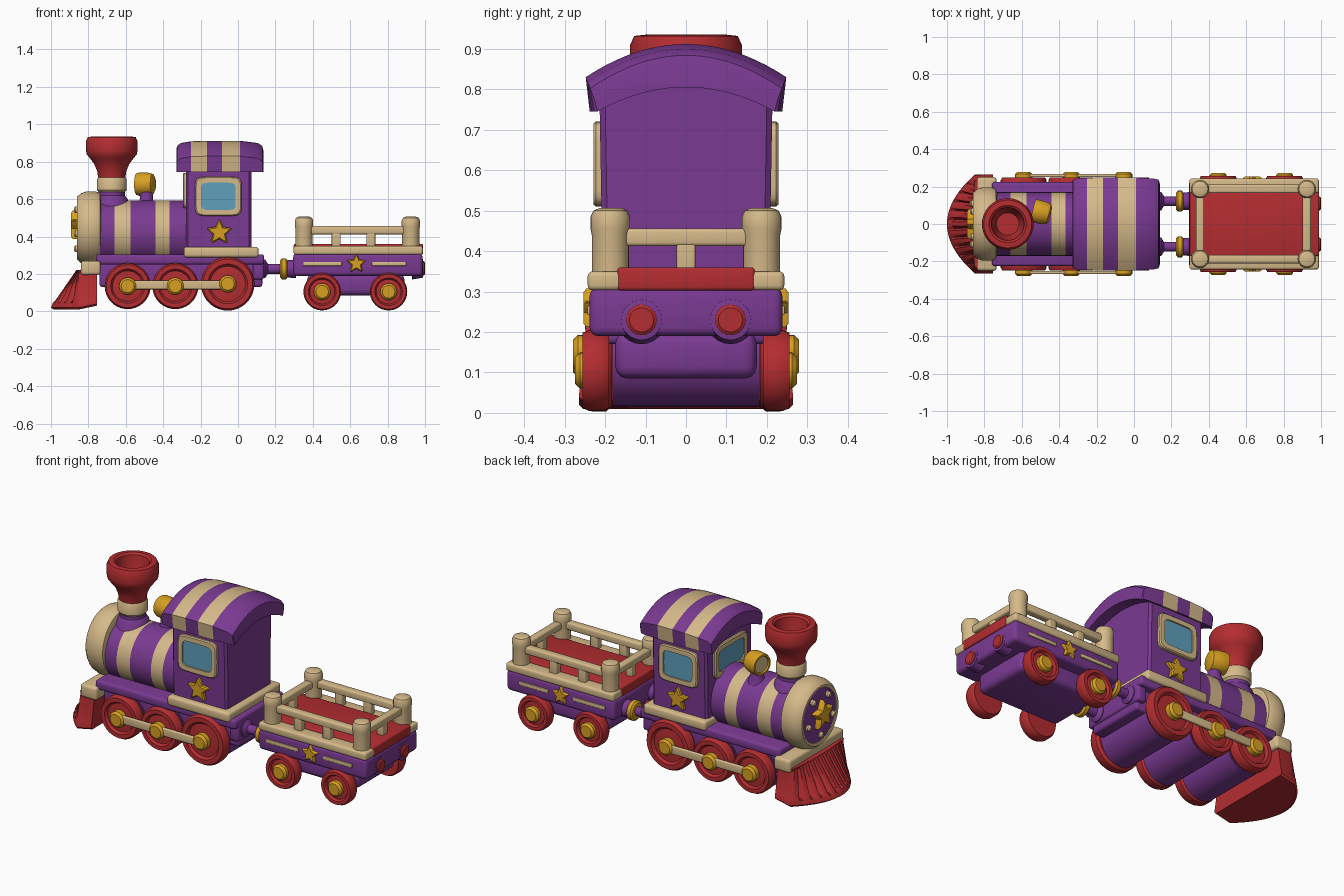
import bpy, bmesh
from math import sin, cos, pi, radians, copysign
from mathutils import Vector

if "Cube" in bpy.data.objects:
    bpy.data.objects.remove(bpy.data.objects["Cube"])


def material(name, rgb):
    m = bpy.data.materials.new(name)
    m.use_nodes = True
    m.diffuse_color = (*rgb, 1)
    m.node_tree.nodes["Principled BSDF"].inputs["Base Color"].default_value = (*rgb, 1)
    return m


PURPLE = material("purple", (0.195, 0.042, 0.287))
TAN = material("tan", (0.67, 0.49, 0.255))
RED = material("red", (0.456, 0.026, 0.03))
GOLD = material("gold", (0.69, 0.352, 0.016))
BLUE = material("window blue", (0.114, 0.35, 0.5))
parts = []


def finish(name, bm, mats):
    bmesh.ops.recalc_face_normals(bm, faces=bm.faces)
    mesh = bpy.data.meshes.new(name)
    bm.to_mesh(mesh)
    bm.free()
    for m in mats:
        mesh.materials.append(m)
    ob = bpy.data.objects.new(name, mesh)
    bpy.context.collection.objects.link(ob)
    parts.append(ob)
    return ob


def loft(name, rings, *mats, stripes=()):
    """Skin a list of point rings; stripes lists the segments in the second colour."""
    bm = bmesh.new()
    rows = [[bm.verts.new(p) for p in ring] for ring in rings]
    n = len(rows[0])
    for s, (a, b) in enumerate(zip(rows, rows[1:])):
        for i in range(n):
            j = (i + 1) % n
            bm.faces.new((a[i], a[j], b[j], b[i])).material_index = int(s in stripes)
    bm.faces.new(rows[0])
    bm.faces.new(rows[-1])
    return finish(name, bm, mats)


def lathe(name, origin, axis, profile, *mats, sides=32, stripes=()):
    """Turn (radius, distance along axis) pairs around an axis."""
    q = Vector(axis).to_track_quat('Z', 'Y')
    rings = [[Vector(origin) + q @ Vector((r * cos(2 * pi * k / sides), r * sin(2 * pi * k / sides), h))
              for k in range(sides)] for r, h in profile]
    return loft(name, rings, *mats, stripes=stripes)


def box(name, xs, ys, zs, mat, bevel=0.015):
    bm = bmesh.new()
    bmesh.ops.create_cube(bm, size=1)
    for v in bm.verts:
        v.co = [(r[0] + r[1]) / 2 + c * (r[1] - r[0]) for c, r in zip(v.co, (xs, ys, zs))]
    if bevel:
        bmesh.ops.bevel(bm, geom=bm.edges[:], offset=bevel, segments=3, profile=0.5, affect='EDGES')
    return finish(name, bm, [mat])


def panel(name, origin, normal, outline, steps, mat):
    """Stack scaled copies of a flat outline (u, v) along a wall normal."""
    n = Vector(normal)
    u = Vector((0, 0, 1)).cross(n)
    rings = [[Vector(origin) + u * a * su + Vector((0, 0, b * sv)) + n * d for a, b in outline]
             for su, sv, d in steps]
    return loft(name, rings, mat)


def star(name, origin, normal, radius, depth=0.018):
    pts = []
    for k in range(5):
        for da, r in ((-0.09, 0.92), (0, 1), (0.09, 0.92), (pi / 5, 0.52)):
            a = pi / 2 + k * 2 * pi / 5 + da
            pts.append((radius * r * cos(a), radius * r * sin(a)))
    panel(name, origin, normal, pts, [(1, 1, -0.01), (1, 1, depth * 0.6), (0.8, 0.8, depth)], GOLD)


def window(name, origin, normal, w, h):
    soft = lambda t: copysign(abs(t) ** 0.3, t)
    pts = [(w * soft(cos(k * pi / 20)), h * soft(sin(k * pi / 20))) for k in range(40)]
    iu, iv = 1 - 0.032 / w, 1 - 0.032 / h
    panel(name + "_frame", origin, normal, pts,
          [(1, 1, -0.01), (1, 1, 0.01), (0.95, 0.95, 0.016), (iu, iv, 0.016), (iu, iv, 0.004)], TAN)
    panel(name + "_pane", origin, normal, pts, [(iu, iv, 0), (iu, iv, 0.008)], BLUE)


def wheel(name, x, y, z, r, side, hub, reach):
    s = (0, side, 0)
    lathe(name, (x, side * y, z), s, [(r * .92, 0), (r, .014), (r, .05), (r * .93, .066), (r * .74, .066),
          (r * .66, .052), (r * .3, .056)], RED, sides=40)
    lathe(name + "_hub", (x, side * y, z), s, [(hub, .04), (hub, reach - .012), (hub * .75, reach)], GOLD, sides=20)


X, UP = (1, 0, 0), (0, 0, 1)

# Engine chassis
box("engine_frame", (-.74, .13), (-.175, .175), (.13, .28), PURPLE)
box("running_board", (-.76, .14), (-.225, .225), (.25, .305), PURPLE)
box("rear_beam", (.08, .14), (-.2, .2), (.17, .29), PURPLE)
box("cab_step", (-.29, .11), (-.24, .24), (.288, .345), TAN)
box("front_beam", (-.84, -.735), (-.25, .25), (.195, .27), TAN)

# Slatted fan guard at the nose
def guard_ring(reach, half, z, groove):
    n = 44
    ring = []
    for k in range(n + 1):
        t = 2 * k / n - 1
        ring.append((reach + (-.85 - reach) * t * t + groove * (k % 4 == 0), half * t, z))
    return ring + [(-.755, half, z + .02), (-.755, -half, z + .02)]


loft("nose_guard", [guard_ring(-.985, .255, .01, 0), guard_ring(-1, .265, .02, 0), guard_ring(-.99, .262, .045, 0),
                    guard_ring(-.975, .258, .06, .025), guard_ring(-.875, .235, .205, .025),
                    guard_ring(-.865, .235, .22, 0)], RED)

# Striped boiler and its front
lathe("boiler", (0, 0, .422), X, [(.17, x) for x in (-.78, -.66, -.575, -.44, -.365, -.26)],
      PURPLE, TAN, sides=48, stripes=(1, 3))
lathe("smokebox_ring", (-.86, 0, .445), X, [(.15, .02), (.153, .003), (.168, 0), (.186, .02), (.196, .05),
      (.196, .1), (.186, .122), (.165, .128)], TAN, sides=48)
lathe("smokebox_door", (-.858, 0, .445), X, [(.1, -.004), (.152, .006), (.152, .03)], PURPLE, sides=48)
star("front_star", (-.864, 0, .455), (-1, 0, 0), .085, .03)
for k in range(5):
    a = -pi / 2 + k * 2 * pi / 5
    lathe(f"door_bolt_{k}", (-.85, .115 * cos(a), .45 + .115 * sin(a)), (-1, 0, 0),
          [(.018, 0), (.018, .018), (.01, .028)], TAN, sides=12)

# Chimney
lathe("chimney_base", (-.675, 0, 0), UP, [(.1, .55), (.085, .6), (.07, .62), (.07, .66)], PURPLE)
lathe("chimney_collar", (-.675, 0, 0), UP, [(.07, .638), (.08, .65), (.08, .705), (.07, .72)], TAN)
lathe("chimney", (-.675, 0, 0), UP, [(.072, .71), (.078, .75), (.095, .79), (.118, .82), (.134, .84), (.138, .86),
      (.138, .91), (.128, .932), (.1, .935), (.088, .925), (.082, .87), (.06, .8)], RED, sides=40)

# Headlamp
lamp, aim = Vector((-.495, .062, .68)), Vector((-1, .25, 0)).normalized()
lathe("lamp_stem", (-.49, .05, .54), UP, [(.06, 0), (.035, .06), (.035, .11)], PURPLE, sides=20)
lathe("lamp", lamp, aim, [(.035, -.05), (.055, -.04), (.062, -.01), (.062, .035), (.058, .048), (.048, .048),
      (.046, .035)], GOLD)
lathe("lamp_lens", lamp, aim, [(.046, .03), (.046, .038)], TAN)

# Cab with arched top
def arch(half, base, spring, rise, x, under=0):
    ts = [2 * k / 20 - 1 for k in range(21)]
    top = [(x, half * t, spring + rise * (1 - t * t)) for t in ts]
    return top + [(x, half * .96 * t, base + under * (1 - t * t)) for t in reversed(ts)]


loft("cab", [arch(h, .31, .78, .04, x) for x, h in ((-.278, .2), (-.266, .214), (.06, .214), (.072, .2))], PURPLE)
roof = [(-.33, .05), (-.326, .028), (-.305, .012), (-.25, .003), (-.165, 0), (-.085, 0), (.01, 0),
        (.105, .012), (.13, .028), (.135, .05)]
loft("cab_roof", [arch(.248 - d * .4, .745, .83 - d, .082, x, .06) for x, d in roof],
     PURPLE, TAN, stripes=(3, 5))
window("front_window", (-.278, 0, .645), (-1, 0, 0), .15, .095)

# Both sides of the engine
for side, tag in ((-1, "right"), (1, "left")):
    out = (0, side, 0)
    window(f"cab_window_{tag}", (-.105, side * .213, .615), out, .125, .105)
    star(f"cab_star_{tag}", (-.1, side * .213, .422), out, .068)
    for k, (x, z, r) in enumerate(((-.59, .135, .123), (-.335, .135, .123), (-.055, .147, .143))):
        wheel(f"drive_wheel_{tag}_{k}", x, .183, z, r, side, .046, .096)
    ys = sorted((side * .25, side * .268))
    box(f"side_rod_{tag}", (-.6, -.05), ys, (.118, .165), TAN, .006)
for k, x in enumerate((-.59, -.335, -.055)):
    lathe(f"axle_drum_{k}", (x, -.182, .135), (0, 1, 0), [(.12, 0), (.12, .364)], PURPLE)

# Couplings and rear buffers
for side, tag in ((-1, "right"), (1, "left")):
    lathe(f"coupling_{tag}", (0, side * .122, .227), X, [(.05, .11), (.05, .145), (.026, .16), (.026, .24),
          (.045, .255), (.05, .31)], PURPLE, sides=24)
    lathe(f"coupling_ring_{tag}", (0, side * .122, .227), X, [(.045, .225), (.056, .234), (.056, .256),
          (.045, .265)], GOLD, sides=24)
    lathe(f"buffer_cup_{tag}", (0, side * .11, .23), X, [(.06, .93), (.05, .988), (.04, .99)], PURPLE, sides=24)
    lathe(f"buffer_{tag}", (0, side * .11, .23), X, [(.038, .95), (.038, .994), (.03, 1)], RED, sides=24)

# Wagon body
box("wagon_body", (.295, .987), (-.238, .238), (.19, .31), PURPLE, .02)
box("wagon_underframe", (.37, .89), (-.175, .175), (.085, .2), PURPLE, .03)
box("wagon_floor", (.298, .99), (-.17, .17), (.303, .36), RED, .008)
for side, tag in ((-1, "right"), (1, "left")):
    out = (0, side, 0)
    box(f"wagon_sill_{tag}", (.297, .988), sorted((side * .155, side * .243)), (.303, .35), TAN, .012)
    box(f"top_rail_{tag}", (.35, .925), sorted((side * .165, side * .21)), (.412, .456), TAN, .01)
    star(f"wagon_star_{tag}", (.633, side * .236, .255), out, .052)
    for k, (a, b) in enumerate(((.35, .555), (.715, .9))):
        box(f"wagon_dash_{tag}_{k}", (a, b), sorted((side * .235, side * .244)), (.243, .265), TAN, .003)
    for k, x in enumerate((.525, .71)):
        box(f"baluster_{tag}_{k}", (x - .024, x + .024), sorted((side * .167, side * .208)), (.34, .43), TAN, .006)
    for k, x in enumerate((.45, .805)):
        wheel(f"wagon_wheel_{tag}_{k}", x, .19, .105, .1, side, .045, .084)
    for k, x in enumerate((.353, .924)):
        lathe(f"corner_post_{tag}_{k}", (x, side * .187, 0), UP, [(.046, .32), (.046, .44), (.049, .455),
              (.049, .485), (.042, .5), (.028, .506)], TAN, sides=24)
for k, x in enumerate((.353, .924)):
    box(f"end_rail_{k}", (x - .022, x + .022), (-.19, .19), (.412, .456), TAN, .01)
    box(f"end_baluster_{k}", (x - .02, x + .02), (-.023, .023), (.34, .43), TAN, .006)

# Smooth shading with crisp edges
bpy.ops.object.select_all(action='DESELECT')
for ob in parts:
    ob.select_set(True)
bpy.context.view_layer.objects.active = parts[0]
bpy.ops.object.shade_smooth_by_angle(angle=radians(35))
